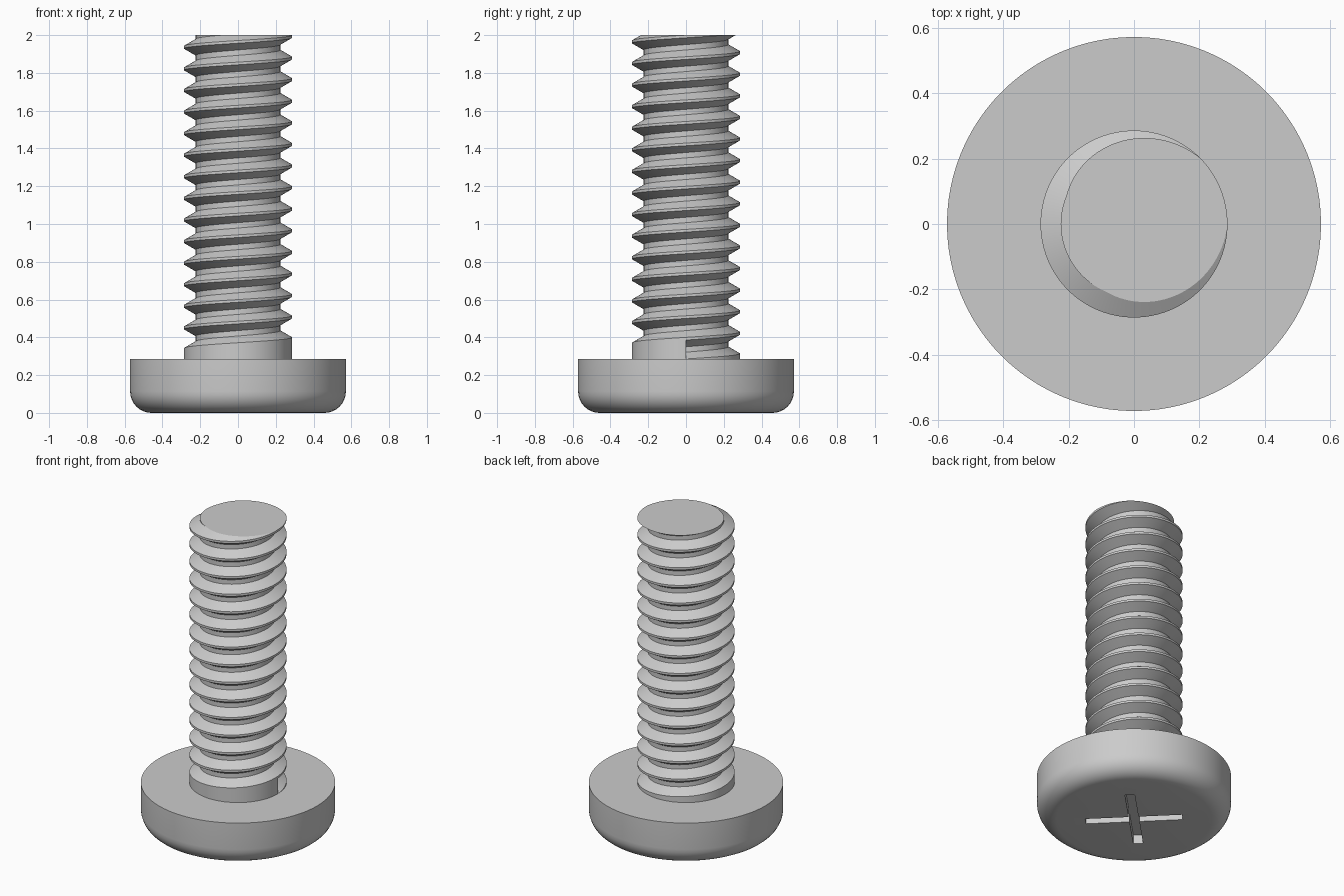
import bpy, bmesh, math
from math import pi, cos, sin

if "Cube" in bpy.data.objects:
    bpy.data.objects.remove(bpy.data.objects["Cube"])

UNIT = 2 / 7                 # head height, also the thread radius
HEAD_R = 2 * UNIT
PITCH = 0.4 * UNIT
ROOT_R = UNIT - 0.5413 * PITCH
LENGTH = 2.0
SEG = 96

steel = bpy.data.materials.new("grey_steel")
steel.use_nodes = True
colour = (0.6, 0.6, 0.6, 1)
steel.diffuse_color = colour
steel.node_tree.nodes["Principled BSDF"].inputs["Base Color"].default_value = colour


def finish(bm, name, smooth=True):
    bmesh.ops.recalc_face_normals(bm, faces=bm.faces)
    mesh = bpy.data.meshes.new(name)
    bm.to_mesh(mesh)
    bm.free()
    obj = bpy.data.objects.new(name, mesh)
    bpy.context.collection.objects.link(obj)
    mesh.materials.append(steel)
    if smooth:
        bpy.ops.object.select_all(action='DESELECT')
        obj.select_set(True)
        bpy.context.view_layer.objects.active = obj
        bpy.ops.object.shade_smooth_by_angle(angle=math.radians(30))
    return obj


# Pan head: a disc with a rounded lower rim, turned around z
def make_head():
    fillet = 0.4 * UNIT
    profile = [(0, 0)]
    for i in range(9):
        a = i / 8 * pi / 2
        profile.append((HEAD_R - fillet + fillet * sin(a), fillet - fillet * cos(a)))
    profile += [(HEAD_R, UNIT), (0, UNIT)]
    bm = bmesh.new()
    verts = [bm.verts.new((r, 0, z)) for r, z in profile]
    edges = [bm.edges.new(pair) for pair in zip(verts, verts[1:])]
    bmesh.ops.spin(bm, geom=verts + edges, cent=(0, 0, 0), axis=(0, 0, 1),
                   angle=2 * pi, steps=SEG, use_duplicate=False)
    bmesh.ops.remove_doubles(bm, verts=bm.verts, dist=1e-5)
    return finish(bm, "head")


# Cross-shaped cutter for the drive slot, arms on the diagonals
def make_slot_cutter():
    arm, half, depth = UNIT, 0.1 * UNIT, 0.2 * UNIT
    bm = bmesh.new()
    ring = []
    for i in range(4):
        a = pi / 4 + i * pi / 2
        for u, v in ((arm, -half), (arm, half), (half, half)):
            ring.append(bm.verts.new((u * cos(a) - v * sin(a),
                                      u * sin(a) + v * cos(a), -0.05)))
    face = bm.faces.new(ring)
    side = bmesh.ops.extrude_face_region(bm, geom=[face])["geom"]
    for v in side:
        if isinstance(v, bmesh.types.BMVert):
            v.co.z = depth
    cutter = finish(bm, "slot_cutter", smooth=False)
    cutter.hide_render = True
    cutter.hide_set(True)
    cutter.display_type = 'WIRE'
    return cutter


# Threaded shank: a helical profile, its first turn filled down to the head
def make_shank():
    section = [(UNIT, 0), (ROOT_R, 0.3125), (ROOT_R, 0.5625), (UNIT, 0.875)]
    rows = [(r, (k + t) * PITCH) for k in range(17) for r, t in section]
    bm = bmesh.new()
    columns = []
    for i in range(SEG + 1):
        a = 2 * pi * i / SEG
        points = [(UNIT, UNIT)] + [(r, UNIT + z + PITCH * i / SEG) for r, z in rows]
        columns.append([bm.verts.new((r * cos(a), r * sin(a), z)) for r, z in points])
    for left, right in zip(columns, columns[1:]):
        for j in range(len(left) - 1):
            bm.faces.new((left[j], right[j], right[j + 1], left[j + 1]))
    # End wall where the thread groove starts
    bm.faces.new(columns[0][1:6])
    bmesh.ops.remove_doubles(bm, verts=bm.verts, dist=1e-5)
    # Cut the tip flat and close it
    bmesh.ops.bisect_plane(bm, geom=bm.verts[:] + bm.edges[:] + bm.faces[:], dist=1e-6,
                           plane_co=(0, 0, LENGTH), plane_no=(0, 0, 1), clear_outer=True)
    rim = [e for e in bm.edges if e.is_boundary
           and all(abs(v.co.z - LENGTH) < 1e-4 for v in e.verts)]
    bmesh.ops.holes_fill(bm, edges=rim, sides=0)
    return finish(bm, "threaded_shank")


head = make_head()
slot = head.modifiers.new("drive_slot", 'BOOLEAN')
slot.operation = 'DIFFERENCE'
slot.solver = 'EXACT'
slot.object = make_slot_cutter()
make_shank()
